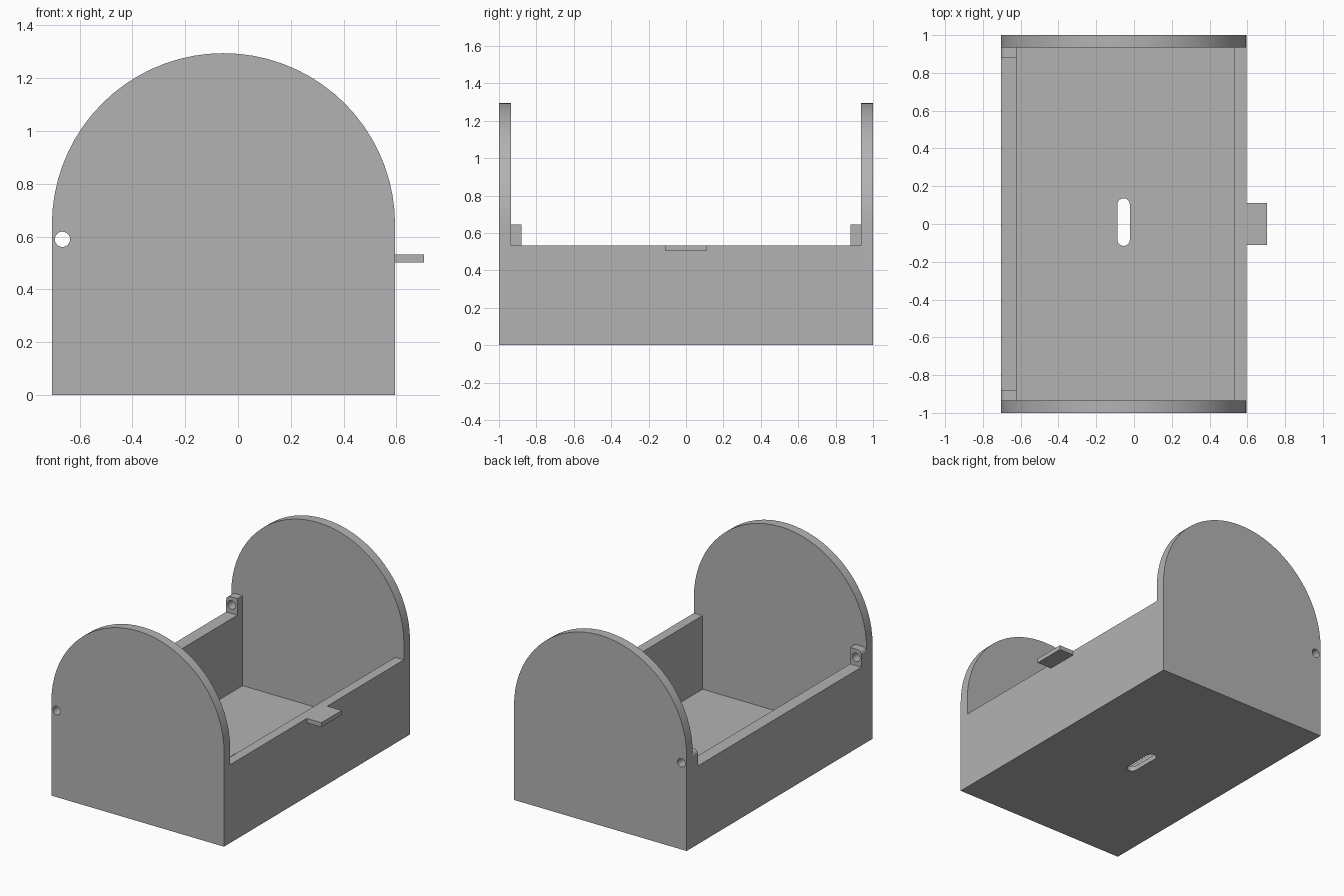
import bpy
import bmesh
from math import pi, sin, cos

if "Cube" in bpy.data.objects:
    bpy.data.objects.remove(bpy.data.objects["Cube"], do_unlink=True)

# Main dimensions
RIGHT, LEFT = -0.705, 0.595        # outer side faces
MID = (RIGHT + LEFT) / 2
RADIUS = (LEFT - RIGHT) / 2
SPRING = 0.645                     # where the arch starts
RIM = 0.533                        # top of the low side walls
INNER_Y = 0.935                    # inside of the end panels
INNER_R, INNER_L = -0.62, 0.53     # inside of the side walls
FLOOR = 0.032

grey = bpy.data.materials.new("plain grey")
grey.use_nodes = True
COLOUR = (0.45, 0.45, 0.45, 1)
grey.diffuse_color = COLOUR
grey.node_tree.nodes["Principled BSDF"].inputs["Base Color"].default_value = COLOUR


def arc(cx, cy, r, start, end, steps):
    return [(cx + r * cos(start + (end - start) * i / steps),
             cy + r * sin(start + (end - start) * i / steps))
            for i in range(steps + 1)]


def prism(name, points, low, high, axis="y"):
    """Extrude an outline along y (outline in x, z) or along z (outline in x, y)."""
    bm = bmesh.new()
    place = (lambda p: (p[0], low, p[1])) if axis == "y" else (lambda p: (p[0], p[1], low))
    face = bm.faces.new([bm.verts.new(place(p)) for p in points])
    moved = bmesh.ops.extrude_face_region(bm, geom=[face])["geom"]
    shift = (0, high - low, 0) if axis == "y" else (0, 0, high - low)
    bmesh.ops.translate(bm, vec=shift, verts=[v for v in moved if isinstance(v, bmesh.types.BMVert)])
    bmesh.ops.recalc_face_normals(bm, faces=bm.faces)
    mesh = bpy.data.meshes.new(name)
    bm.to_mesh(mesh)
    bm.free()
    mesh.materials.append(grey)
    obj = bpy.data.objects.new(name, mesh)
    bpy.context.collection.objects.link(obj)
    return obj


def block(name, x0, x1, y0, y1, z0, z1):
    return prism(name, [(x0, z0), (x1, z0), (x1, z1), (x0, z1)], y0, y1)


def combine(target, tool, operation):
    mod = target.modifiers.new(operation.lower(), "BOOLEAN")
    mod.operation, mod.solver, mod.object = operation, "EXACT", tool
    bpy.context.view_layer.objects.active = target
    bpy.ops.object.modifier_apply(modifier=mod.name)
    bpy.data.objects.remove(tool, do_unlink=True)


# Arched body, end to end
outline = [(RIGHT, 0), (LEFT, 0)] + arc(MID, SPRING, RADIUS, 0, pi, 36)
body = prism("arched_box", outline, -1, 1)

# Open the space between the end panels, then hollow out the tray
combine(body, block("upper_cutter", -1, 1, -INNER_Y, INNER_Y, RIM, 1.5), "DIFFERENCE")
combine(body, block("tray_cutter", INNER_R, INNER_L, -INNER_Y, INNER_Y, FLOOR, 1), "DIFFERENCE")

# Hinge ears with a rounded outer corner
r = 0.03
ear = [(RIGHT, 0.45), (INNER_R, 0.45), (INNER_R, SPRING)]
ear += arc(RIGHT + r, SPRING - r, r, pi / 2, pi, 8)
for side in (-1, 1):
    ends = sorted((side * 0.88, side * 0.97))
    combine(body, prism("hinge_ear", ear, *ends), "UNION")

# Latch tab on the left rim
combine(body, block("latch_tab", 0.56, 0.705, -0.11, 0.11, 0.503, RIM), "UNION")

# Hinge pin hole through both ends
hole = arc(-0.665, 0.59, 0.029, 0, 2 * pi, 24)[:-1]
combine(body, prism("pin_cutter", hole, -1.1, 1.1), "DIFFERENCE")

# Rounded slot in the floor
w = 0.033
slot = arc(MID, 0.103, w, 0, pi, 12) + arc(MID, -0.083, w, pi, 2 * pi, 12)
combine(body, prism("slot_cutter", slot, -0.1, 0.2, "z"), "DIFFERENCE")

bpy.ops.object.select_all(action="DESELECT")
body.select_set(True)
bpy.context.view_layer.objects.active = body
bpy.ops.object.shade_smooth_by_angle()
